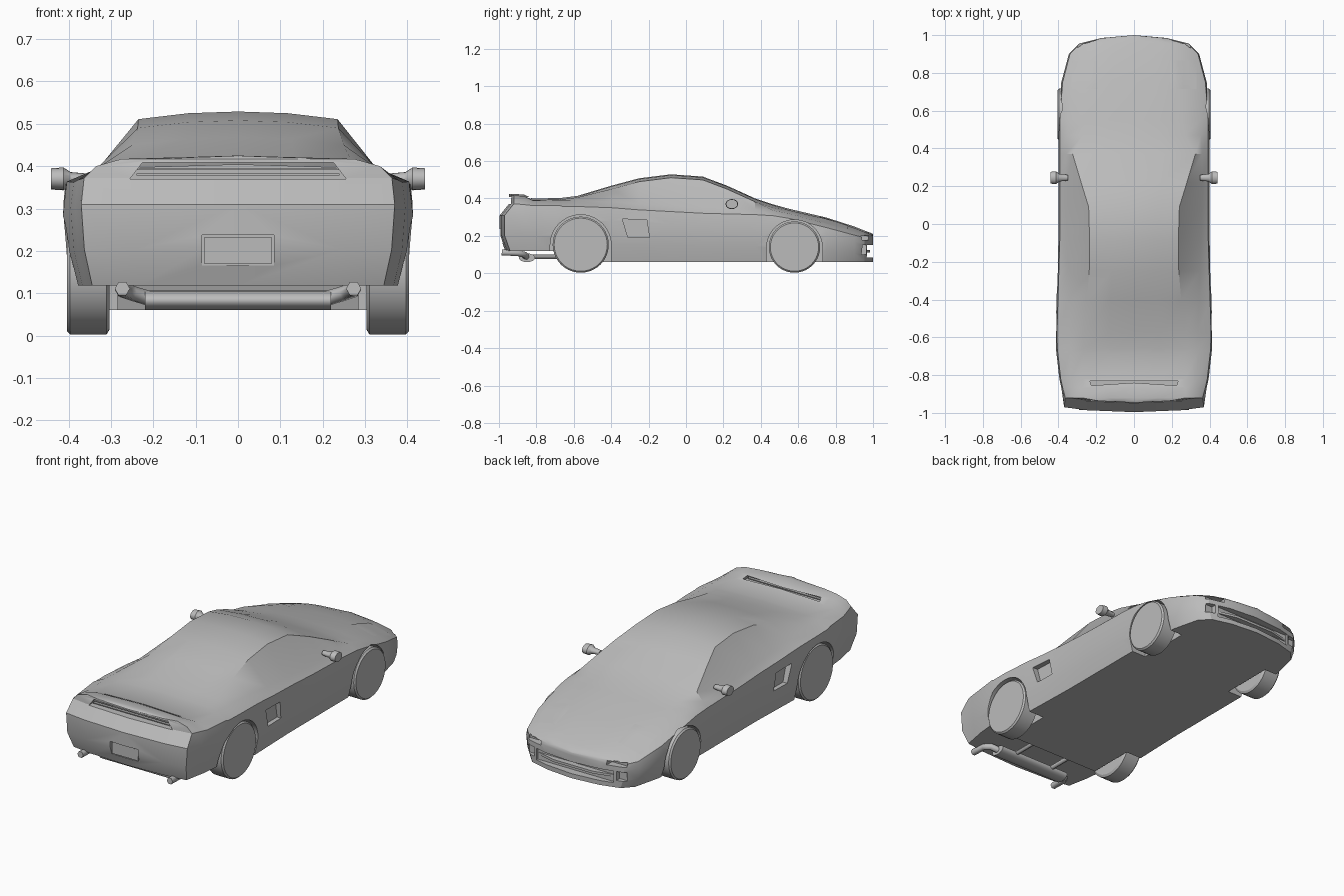
import bpy
import bmesh
import math
from mathutils import Vector

default_cube = bpy.data.objects.get("Cube")
if default_cube:
    bpy.data.objects.remove(default_cube)

paint = bpy.data.materials.new("plain grey")
paint.use_nodes = True
GREY = (0.5, 0.5, 0.5, 1)
paint.diffuse_color = GREY
paint.node_tree.nodes["Principled BSDF"].inputs["Base Color"].default_value = GREY


def activate(obj):
    bpy.ops.object.select_all(action="DESELECT")
    obj.select_set(True)
    bpy.context.view_layer.objects.active = obj


def finish(name, bm, angle=30):
    """Turn a bmesh into a painted object, smooth except at sharp edges."""
    bmesh.ops.remove_doubles(bm, verts=bm.verts, dist=0.0005)
    bmesh.ops.recalc_face_normals(bm, faces=bm.faces)
    mesh = bpy.data.meshes.new(name)
    bm.to_mesh(mesh)
    bm.free()
    mesh.materials.append(paint)
    obj = bpy.data.objects.new(name, mesh)
    bpy.context.collection.objects.link(obj)
    activate(obj)
    bpy.ops.object.shade_smooth_by_angle(angle=math.radians(angle))
    return obj


def loft(name, rings):
    """Skin closed rings of equal length and cap both ends."""
    bm = bmesh.new()
    loops = [[bm.verts.new(p) for p in ring] for ring in rings]
    n = len(loops[0])
    for a, b in zip(loops, loops[1:]):
        for i in range(n):
            j = (i + 1) % n
            bm.faces.new((a[i], a[j], b[j], b[i]))
    if name != "body":
        bm.faces.new(loops[0])
        bm.faces.new(loops[-1])
    return finish(name, bm)


def prism(name, outline, axis, start, end):
    """Extrude an outline along x (y,z points) or y (x,z points)."""
    def place(p, d):
        return (d, p[0], p[1]) if axis == "x" else (p[0], d, p[1])
    return loft(name, [[place(p, d) for p in outline] for d in (start, end)])


def rect(left, right, low, high):
    return [(left, low), (right, low), (right, high), (left, high)]


def circle(cy, cz, radius, count, squash=1):
    return [(cy + radius * squash * math.cos(math.tau * i / count),
             cz + radius * math.sin(math.tau * i / count)) for i in range(count)]


def lathe_x(name, steps, cy, cz, count=32, squash=1):
    """Round part along x from (x, radius) steps."""
    return loft(name, [[(x, *p) for p in circle(cy, cz, r, count, squash)] for x, r in steps])


# Body stations: y, half width, belt height, belt x, roof edge x, centre height
stations = [
    (1.0, 0, .2, 0, 0, .21),
    (.985, .17, .203, .15, .1, .217),
    (.955, .29, .205, .26, .18, .228),
    (.9, .345, .22, .3, .21, .25),
    (.75, .385, .265, .33, .23, .298),
    (.55, .4, .32, .35, .25, .345),
    (.47, .4, .335, .355, .27, .367),
    (.37, .4, .342, .36, .325, .4),
    (.22, .4, .346, .362, .28, .468),
    (.09, .4, .35, .36, .24, .517),
    (-.08, .4, .36, .355, .235, .529),
    (-.25, .405, .37, .35, .237, .508),
    (-.4, .41, .383, .345, .25, .468),
    (-.58, .415, .39, .34, .27, .414),
    (-.66, .413, .391, .34, .27, .404),
    (-.68, .411, .391, .34, .27, .402),
    (-.82, .395, .389, .335, .27, .4),
    (-.865, .385, .395, .335, .27, .42),
    (-.92, .37, .4, .335, .275, .425),
    (-.936, .25, .4, .225, .19, .425),
    (-.946, 0, .4, 0, 0, .425),
]
rings = []
for y, w, belt, belt_x, roof_x, top in stations:
    low = .06 if y > -.67 else .118
    rise = belt - low
    bulge = .05 if y < -.9 else 0
    half = [
        (w * .93, y - bulge * .4, low),
        (w * .98, y - bulge, low + rise * .3),
        (w, y - bulge, low + rise * .68),
        (w * .982, y, low + rise * .9),
        (belt_x, y, belt),
        (roof_x, y, top - (.018 if abs(y) < .5 else .008)),
        (roof_x * .5, y, top - .004),
    ]
    mirrored = [(-x, py, z) for x, py, z in reversed(half)]
    rings.append([(0, y - bulge * .4, low)] + half + [(0, y, top)] + mirrored)
body = loft("body", rings)

# Openings cut from the body
cutters = []
WHEELS = {"rear": (-.563, .15, .163), "front": (.58, .137, .149)}
for side in (-1, 1):
    for cy, radius, arch in WHEELS.values():
        outline = [(cy + arch * math.cos(math.pi * i / 24),
                    radius + arch * math.sin(math.pi * i / 24)) for i in range(25)]
        outline += [(cy - arch, -.1), (cy + arch, -.1)]
        cutters.append(prism("arch_cutter", outline, "x", side * .285, side * .6))
    intake = [(-.34, .29), (-.21, .285), (-.195, .19), (-.31, .19)]
    cutters.append(prism("intake_cutter", intake, "x", side * .375, side * .6))
    lamp = rect(*sorted((side * .2, side * .3)), .178, .2)
    cutters.append(prism("lamp_cutter", lamp, "y", .93, 1.1))
    fog = rect(*sorted((side * .25, side * .3)), .1, .15)
    cutters.append(prism("fog_cutter", fog, "y", .935, 1.1))
cutters.append(prism("grille_cutter", rect(-.235, .235, .085, .15), "y", .955, 1.1))
slot = [(-.255, .37), (.255, .37), (.225, .409), (-.225, .409)]
cutters.append(prism("spoiler_cutter", slot, "y", -1.1, -.83))
cutters.append(prism("plate_cutter", rect(-.085, .085, .165, .237), "y", -1.1, -.978))

for cutter in cutters:
    cutter.hide_render = True
    activate(body)
    cut = body.modifiers.new("opening", "BOOLEAN")
    cut.operation = "DIFFERENCE"
    cut.solver = "EXACT"
    cut.object = cutter
    bpy.ops.object.modifier_apply(modifier=cut.name)
    bpy.data.objects.remove(cutter)
activate(body)
bpy.ops.object.shade_smooth_by_angle(angle=math.radians(30))

# Grille bar, rear louvres and number plate
bar = [(-.235, .955), (-.12, .985), (.12, .985), (.235, .955)]
bar += [(x, y - .03) for x, y in reversed(bar)]
loft("grille_bar", [[(x, y, z) for x, y in bar] for z in (.112, .125)])
for i, z in enumerate((.378, .391)):
    prism(f"rear_louvre_{i + 1}", rect(-.24, .24, z, z + .005), "y", -.92, -.88)
prism("number_plate", rect(-.08, .08, .17, .232), "y", -.985, -.977)

# Wheels, mirrors and exhaust tips on both sides
for side, word in ((-1, "right"), (1, "left")):
    for end, (cy, radius, arch) in WHEELS.items():
        steps = [(side * .303, radius - .012), (side * .31, radius),
                 (side * .396, radius), (side * .404, radius - .008)]
        lathe_x(f"{end}_wheel_{word}", steps, cy, radius + .003, 40)
    mirror = [(side * .35, .012), (side * .395, .016), (side * .412, .027), (side * .442, .025)]
    lathe_x(f"mirror_{word}", mirror, .245, .37, 16, 1.25)

    path = bpy.data.curves.new(f"exhaust_{word}", "CURVE")
    path.dimensions = "3D"
    path.bevel_depth = .018
    path.bevel_resolution = 1
    path.use_fill_caps = True
    spline = path.splines.new("POLY")
    points = [(.273, -.985, .111), (.273, -.9, .108), (.25, -.865, .1), (.2, -.85, .085)]
    spline.points.add(len(points) - 1)
    for target, (x, y, z) in zip(spline.points, points):
        target.co = (side * x, y, z, 1)
    path.materials.append(paint)
    bpy.context.collection.objects.link(bpy.data.objects.new(path.name, path))

# Silencer and its feed pipes
lathe_x("silencer", [(-.22, .023), (.22, .023)], -.85, .083, 24, 1.9)
for side, word in ((-1, "right"), (1, "left")):
    prism(f"feed_pipe_{word}", circle(side * .12, .088, .012, 12), "y", -.85, -.66)

# Pop-up lamp lids laid over the bonnet
bpy.context.view_layer.update()
for side, word in ((-1, "right"), (1, "left")):
    bm = bmesh.new()
    bmesh.ops.create_grid(bm, x_segments=6, y_segments=6, size=1)
    for vert in bm.verts:
        x, y = side * (.26 + vert.co.x * .07), .79 + vert.co.y * .075
        hit, spot, normal, face = body.ray_cast(Vector((x, y, 1)), Vector((0, 0, -1)))
        vert.co = (x, y, spot.z + .002) if hit else (x, y, .26)
    finish(f"lamp_lid_{word}", bm)
